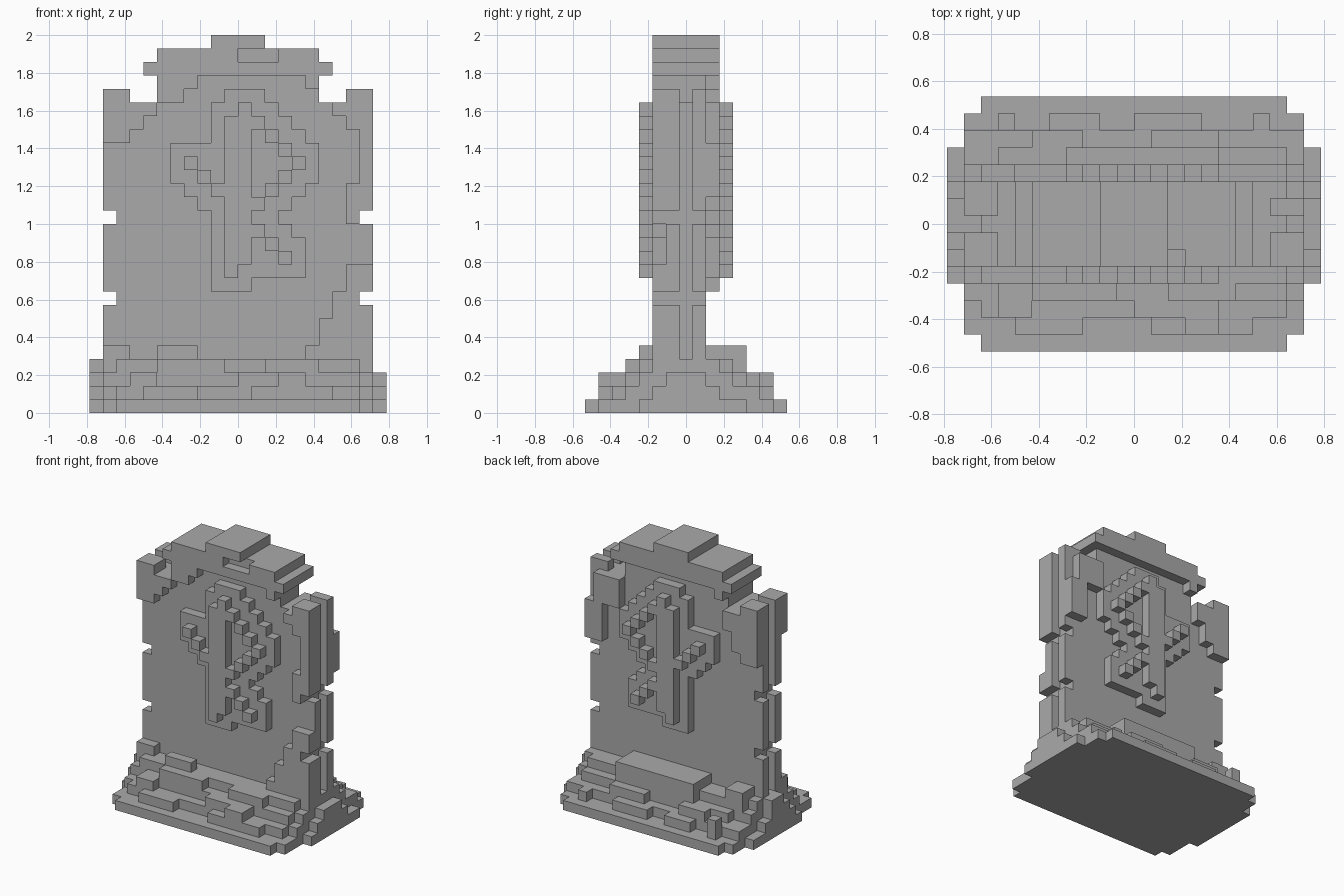
import bpy
import bmesh
from mathutils import Vector

UNIT = 2 / 28
default = bpy.data.objects.get("Cube")
if default:
    bpy.data.objects.remove(default)

stone = bpy.data.materials.new("grey stone")
stone.use_nodes = True
colour = (0.4, 0.4, 0.4, 1)
stone.diffuse_color = colour
stone.node_tree.nodes["Principled BSDF"].inputs["Base Color"].default_value = colour

# Each part is a set of unit blocks; a block is owned by one part only
parts = {}
owned = set()


def block(part, x_span, y_span, z_span):
    """Add blocks; x and z spans are edges, the y span counts whole rows."""
    cells = parts.setdefault(part, set())
    for x in range(*x_span):
        for y in range(y_span[0], y_span[1] + 1):
            for z in range(*z_span):
                if (x, y, z) not in owned:
                    owned.add((x, y, z))
                    cells.add((x, y, z))


def carve(x_span, z_span):
    """Remove blocks through the whole depth."""
    for cells in [owned, *parts.values()]:
        for cell in list(cells):
            if cell[0] in range(*x_span) and cell[2] in range(*z_span):
                cells.discard(cell)


def roof(x):
    """Height of the headstone's outline over column x."""
    reach = max(x, -x - 1)
    return 27 if reach < 6 else 23 if reach < 8 else 24


# Headstone slab with a stepped crown
block("headstone", (-9, 9), (-1, 1), (3, 23))
block("headstone", (-6, 6), (-1, 1), (23, 27))
block("headstone", (-7, 7), (-2, 2), (25, 26))
block("cap_stone", (-2, 2), (-2, 2), (27, 28))

# Paired ribs up both edges, with a groove between
for y in (-1, 1):
    for edge, top in (((-10, -9), (-10, -8)), ((9, 10), (8, 10))):
        block("edge_ribs", edge, (y, y), (3, 23))
        block("edge_ribs", top, (y, y), (23, 24))

# Raised border, as the lowest height of each run of columns
front_border = [(-10, -8, 20), (-8, -7, 21), (-7, -6, 22), (-6, -4, 23),
                (-4, -3, 24), (-3, -2, 25), (-2, 0, 26), (3, 5, 26),
                (5, 6, 24), (7, 8, 22), (8, 9, 21), (9, 10, 17)]
back_border = [(-10, -8, 18), (-8, -7, 19), (-7, -6, 21), (-6, -5, 24),
               (-5, -3, 25), (-3, 3, 26), (3, 6, 25)]
for name, y, runs in (("front_border", -2, front_border),
                      ("back_border", 2, back_border)):
    for start, stop, low in runs:
        for x in range(start, stop):
            block(name, (x, x + 1), (y, y), (low, roof(x)))

# Corner stones on the faces
block("back_border", (6, 9), (2, 2), (20, 23))
block("back_border", (8, 10), (2, 2), (16, 20))
block("front_border", (8, 10), (-2, -2), (15, 17))
block("front_border", (8, 9), (-2, -2), (14, 15))
for start, top in ((8, 11), (7, 9), (6, 7), (5, 5)):
    block("front_corner", (start, 10), (-2, -2), (3, top))
block("front_corner", (-10, -8), (-2, -2), (3, 5))

# Weathered notches in both edges
for low in (8, 14):
    carve((-10, -9), (low, low + 1))
    carve((9, 10), (low, low + 1))

# Carved sign, top row first, first column at x = -4
sign = ["....#....",
        "...###...",
        "...##.#..",
        "...##..#.",
        "#..##...#",
        ".#.##..#.",
        "..###.#..",
        "...###...",
        "...##....",
        "...###...",
        "...##.#..",
        "...##..#.",
        "...#....."]
marks = [(column - 4, 22 - row) for row, text in enumerate(sign)
         for column, mark in enumerate(text) if mark == "#"]
for side, name in ((-1, "front_sign"), (1, "back_sign")):
    for x, z in marks:
        block(name + "_rim", (x - 1, x + 2), (2 * side, 2 * side), (z - 1, z + 2))
        block(name, (x, x + 1), (3 * side, 3 * side), (z, z + 1))

# Foot slab with stepped corners
block("foot_slab", (-9, 9), (-7, 7), (0, 1))
block("foot_slab", (-10, 10), (-6, 6), (0, 1))
block("foot_slab", (-11, 11), (-3, 4), (0, 1))

# Plinth tiers
block("plinth", (-10, 10), (-4, 5), (1, 2))
block("plinth", (-9, 9), (-5, 5), (1, 2))
block("plinth", (-10, 10), (-3, 3), (2, 3))
block("plinth", (-8, 9), (-4, 4), (2, 3))
block("plinth", (-9, 9), (-3, 3), (3, 4))
block("plinth", (-10, 10), (-2, 2), (3, 4))

# End steps
for start in (-11, 10):
    block("end_steps", (start, start + 1), (-2, 2), (1, 2))
    block("end_steps", (start, start + 1), (-1, 1), (2, 3))
block("end_steps", (-11, -10), (0, 1), (3, 4))

# Rubble along the front
block("front_rubble", (-7, -3), (-6, -6), (1, 2))
block("front_rubble", (1, 7), (-6, -6), (1, 2))
block("front_rubble", (3, 5), (-6, -5), (2, 3))
block("front_rubble", (-8, -6), (-5, -5), (2, 3))
block("front_rubble", (0, 3), (-5, -5), (2, 3))
block("front_rubble", (-6, -1), (-4, -4), (3, 4))
block("front_rubble", (2, 6), (-4, -4), (3, 4))
block("front_rubble", (-6, -3), (-3, -3), (4, 5))

# Rubble along the back
block("back_rubble", (-4, 5), (2, 4), (3, 5))
block("back_rubble", (-9, -7), (2, 3), (4, 5))
block("back_rubble", (-8, -7), (6, 6), (1, 3))
block("back_rubble", (-5, -2), (6, 6), (1, 2))
block("back_rubble", (0, 4), (6, 6), (1, 2))
block("back_rubble", (7, 8), (6, 6), (1, 2))
block("back_rubble", (-6, -3), (5, 5), (2, 3))
block("back_rubble", (1, 5), (5, 5), (2, 3))


def skin(name, cells):
    """Cover the exposed sides of a part's blocks and merge flat areas."""
    bm = bmesh.new()
    for cell in cells:
        centre = Vector((cell[0] + 0.5, cell[1], cell[2] + 0.5))
        for axis in range(3):
            for sign_of in (-1, 1):
                normal = Vector((0, 0, 0))
                normal[axis] = sign_of
                if tuple(int(c + n) for c, n in zip(cell, normal)) in owned:
                    continue
                across = Vector((0, 0, 0))
                across[(axis + 1) % 3] = 1
                along = normal.cross(across)
                ring = (-across - along, across - along, across + along, along - across)
                bm.faces.new([bm.verts.new((centre + (normal + r) / 2) * UNIT)
                              for r in ring])
    bmesh.ops.remove_doubles(bm, verts=bm.verts, dist=UNIT / 100)
    bmesh.ops.dissolve_limit(bm, angle_limit=0.01, verts=bm.verts, edges=bm.edges)
    mesh = bpy.data.meshes.new(name)
    bm.to_mesh(mesh)
    bm.free()
    mesh.materials.append(stone)
    bpy.context.collection.objects.link(bpy.data.objects.new(name, mesh))


for name, cells in parts.items():
    skin(name, cells)
